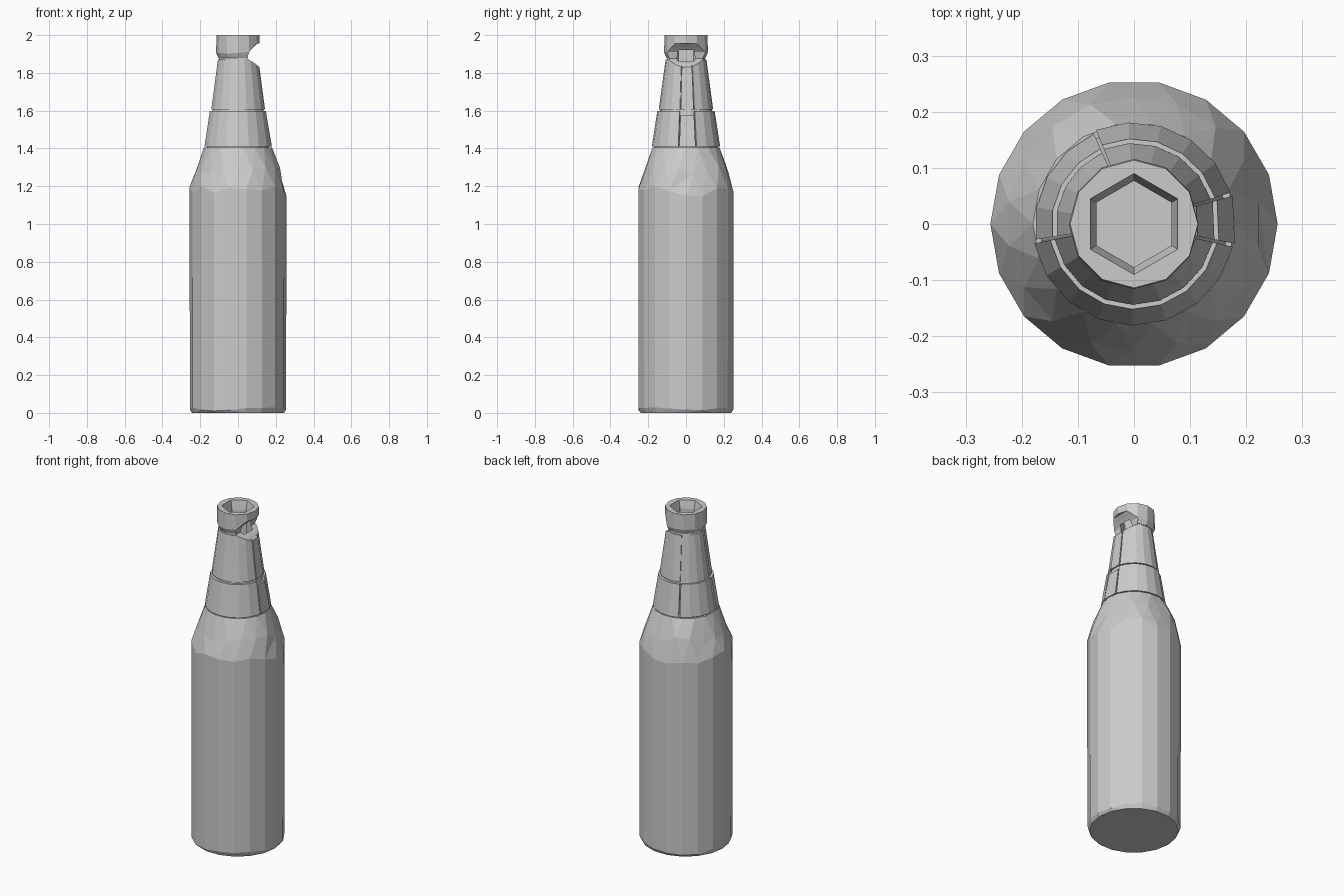
import bpy, bmesh, random
from math import cos, sin, radians

random.seed(4)
cube = bpy.data.objects.get("Cube")
if cube:
    bpy.data.objects.remove(cube)

glass = bpy.data.materials.new("grey_glass")
glass.use_nodes = True
GREY = (0.6, 0.6, 0.6, 1)
glass.diffuse_color = GREY
glass.node_tree.nodes["Principled BSDF"].inputs["Base Color"].default_value = GREY


def finish(bm, name):
    bmesh.ops.remove_doubles(bm, verts=bm.verts, dist=1e-5)
    bmesh.ops.triangulate(bm, faces=[f for f in bm.faces if len(f.verts) == 4])
    bmesh.ops.recalc_face_normals(bm, faces=bm.faces)
    mesh = bpy.data.meshes.new(name)
    bm.to_mesh(mesh)
    bm.free()
    mesh.materials.append(glass)
    ob = bpy.data.objects.new(name, mesh)
    bpy.context.collection.objects.link(ob)
    return ob


def hexed(a):
    """Radius factor that turns a circle into a hexagon."""
    return cos(radians(30)) / cos(radians((a - 30) % 60 - 30))


def revolve(name, profile, angles, full=True, loop=True):
    """Profile points: radius, z, then optional twist, z jitter, hexagonal flag."""
    bm = bmesh.new()
    columns = []
    for a in angles:
        col = []
        for r, z, *opt in profile:
            twist, jitter, six = (opt + [0, 0, 0])[:3] if opt else (0, 0, 0)
            t = radians(a + twist)
            rr = r * hexed(a) if six else r
            col.append(bm.verts.new((rr * cos(t), rr * sin(t),
                                     z + random.uniform(-jitter, jitter))))
        columns.append(col)
    n, m = len(columns), len(profile)
    for i in range(n if full else n - 1):
        p, q = columns[i], columns[(i + 1) % n]
        for j in range(m if loop else m - 1):
            k = (j + 1) % m
            bm.faces.new((p[j], q[j], q[k], p[k]))
    if not full:
        bm.faces.new(columns[0])
        bm.faces.new(columns[-1])
    return finish(bm, name)


def ring(n, offset=0):
    return [offset + 360 * i / n for i in range(n)]


# Faceted body with shoulder, and a floor inside
revolve("bottle_body", [
    (0, 0), (0.243, 0), (0.255, 0.02, 0, 0.01), (0.256, 1.17, 0, 0.03),
    (0.226, 1.285, 10, 0.025), (0.18, 1.405),
    (0.1, 1.4), (0.22, 1.15), (0.22, 0.04), (0, 0.04)], ring(18), loop=False)

# Neck tube with a hexagonal bore
neck = revolve("neck", [
    (0.17, 1.39), (0.137, 1.6), (0.1, 1.885),
    (0.08, 1.885, 0, 0, 1), (0.09, 1.39, 0, 0, 1)], ring(18, 10))

# Lip with a hexagonal mouth
lip = revolve("lip", [
    (0.104, 1.88), (0.116, 1.905, 0, 0.006), (0.114, 2.0),
    (0.09, 2.0, 0, 0, 1), (0.077, 1.95, 0, 0.01, 1), (0.077, 1.88, 0, 0, 1)], ring(12))

# Wrapped neck panels in two rows, with narrow seams between them
spans = [(18, 112, 0), (114, 189, -0.005), (191, 347, 0), (349, 376, 0.002)]
uppers = []
for i, (a0, a1, lift) in enumerate(spans):
    steps = max(1, round((a1 - a0) / 19))
    angles = [a0 + (a1 - a0) * s / steps for s in range(steps + 1)]
    top = 1.575 if i == 3 else 1.597
    revolve(f"lower_neck_panel_{i + 1}", [
        (0.181 + lift, 1.41), (0.152 + lift, top),
        (0.13, top), (0.155, 1.41)], angles, full=False)
    uppers.append(revolve(f"upper_neck_panel_{i + 1}", [
        (0.144 + lift, 1.607), (0.108 + lift, 1.872),
        (0.094, 1.872), (0.126, 1.607)], angles, full=False))

# Broken notch between lip and neck on the left side
outline = [(0.05, 1.875), (0.058, 1.91), (0.08, 1.935), (0.1, 1.955),
           (0.2, 1.955), (0.2, 1.8), (0.122, 1.822), (0.09, 1.85)]
bm = bmesh.new()
face = bm.faces.new([bm.verts.new((x, -0.2, z)) for x, z in outline])
side = bmesh.ops.extrude_face_region(bm, geom=[face])["geom"]
bmesh.ops.translate(bm, vec=(0, 0.4, 0),
                    verts=[v for v in side if isinstance(v, bmesh.types.BMVert)])
cutter = finish(bm, "notch_cutter")
cutter.hide_render = True

targets = [neck, lip] + uppers
for ob in targets:
    mod = ob.modifiers.new("notch", "BOOLEAN")
    mod.operation, mod.solver, mod.object = "DIFFERENCE", "EXACT", cutter

# Bake the cuts and drop the cutter
graph = bpy.context.evaluated_depsgraph_get()
graph.update()
baked = [bpy.data.meshes.new_from_object(ob.evaluated_get(graph)) for ob in targets]
for ob, mesh in zip(targets, baked):
    ob.modifiers.clear()
    ob.data = mesh
bpy.data.objects.remove(cutter)
